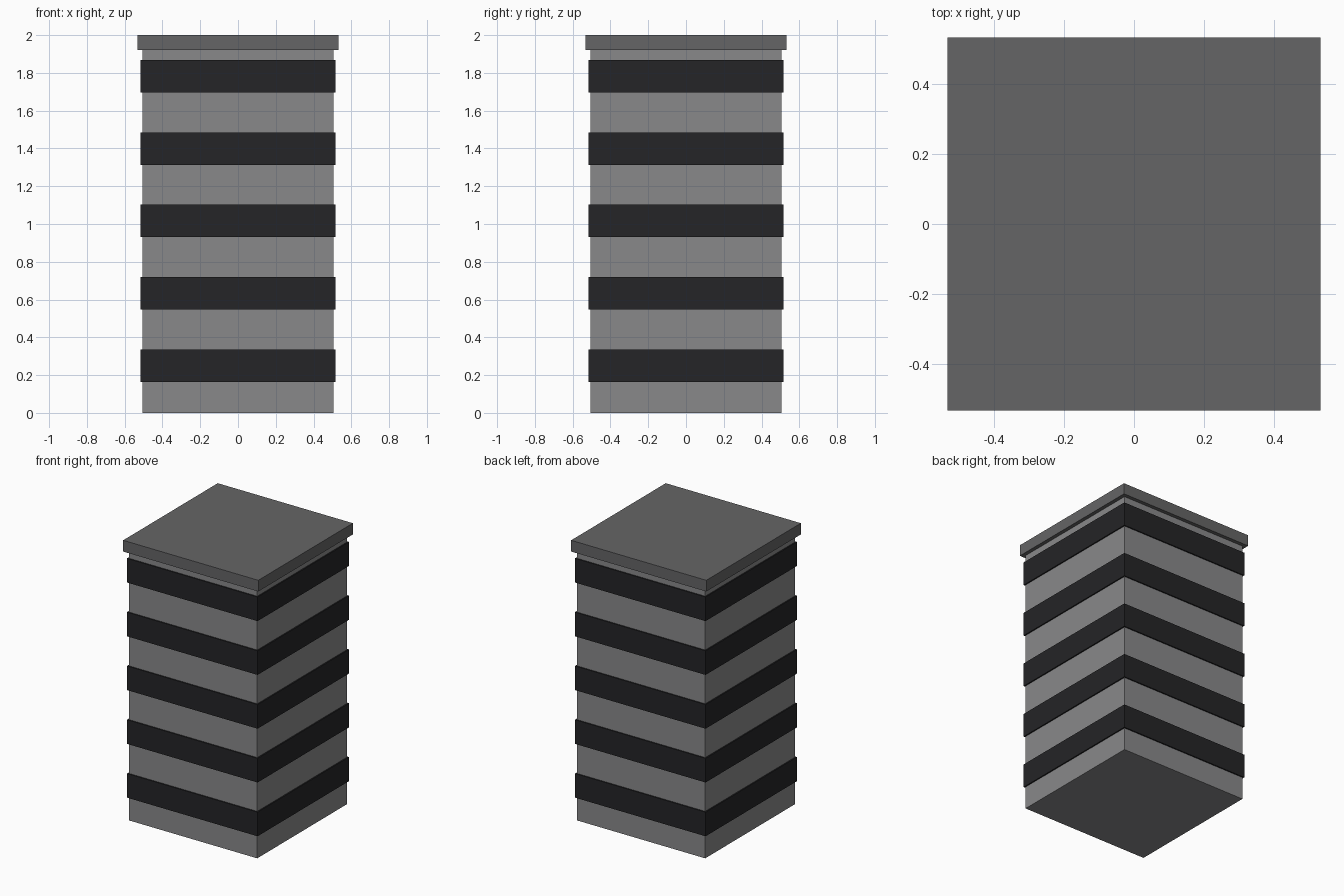
import bpy

if "Cube" in bpy.data.objects:
    bpy.data.objects.remove(bpy.data.objects["Cube"])


def material(name, colour):
    mat = bpy.data.materials.new(name)
    mat.diffuse_color = (*colour, 1)
    mat.use_nodes = True
    mat.node_tree.nodes["Principled BSDF"].inputs["Base Color"].default_value = mat.diffuse_color
    return mat


def slab(name, width, z0, z1, mat):
    """Square box centred on the z axis, from z0 to z1."""
    bpy.ops.mesh.primitive_cube_add(size=1, location=(0, 0, (z0 + z1) / 2))
    ob = bpy.context.object
    ob.name = name
    ob.scale = (width, width, z1 - z0)
    bpy.ops.object.transform_apply(location=False, rotation=False, scale=True)
    ob.data.materials.append(mat)
    return ob


concrete = material("concrete", (0.25, 0.25, 0.255))
glass = material("dark_glass", (0.018, 0.018, 0.02))
roofing = material("roofing", (0.13, 0.13, 0.133))

# Tower body
slab("tower_body", 1.012, 0, 1.92, concrete)

# Window bands, one per floor
for i in range(5):
    z = 0.163 + 0.3835 * i
    slab(f"window_band_{i + 1}", 1.03, z, z + 0.172, glass)

# Overhanging roof slab
slab("roof_slab", 1.066, 1.92, 2.0, roofing)
